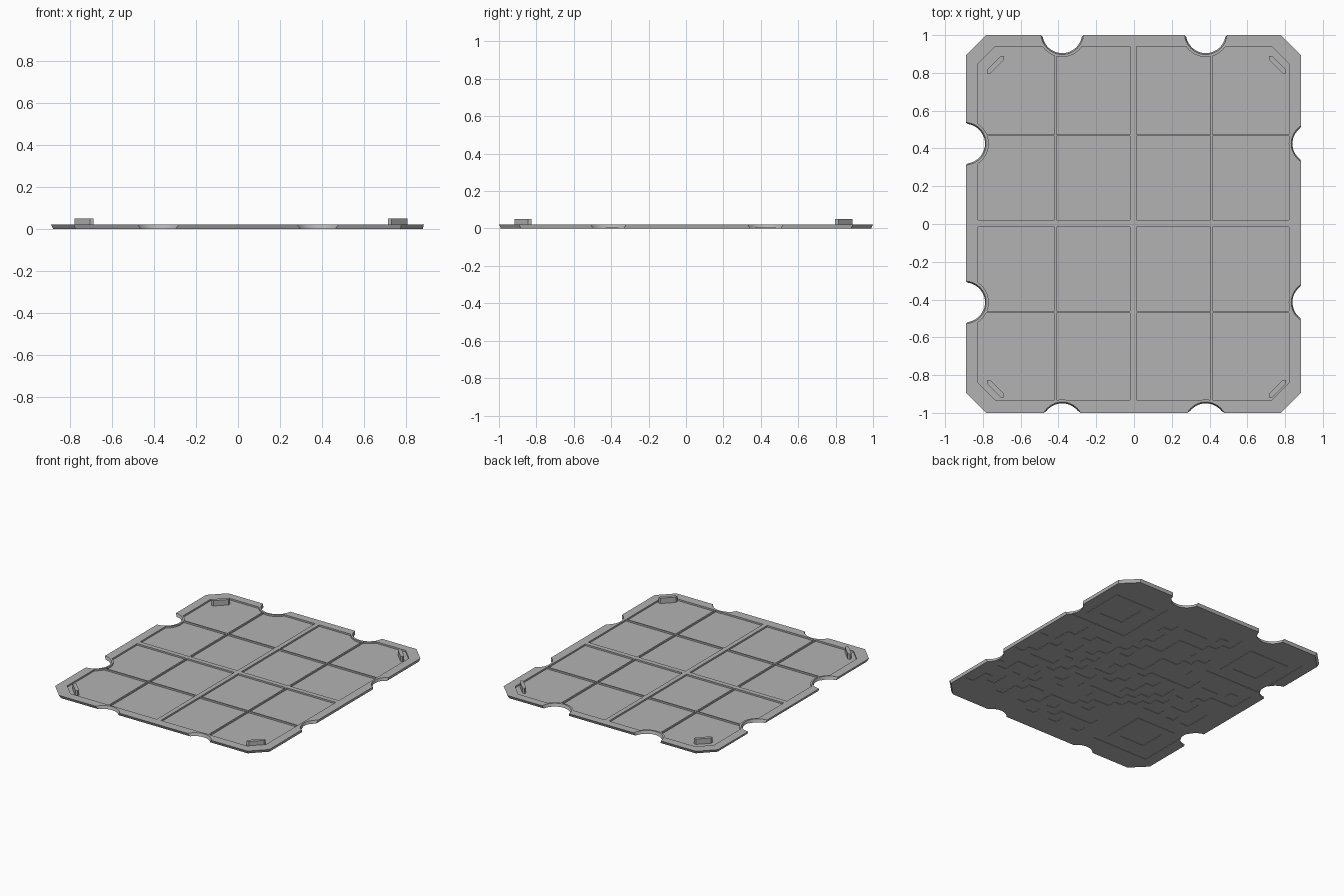
import bpy, bmesh, math, random

cube = bpy.data.objects.get("Cube")
if cube:
    bpy.data.objects.remove(cube, do_unlink=True)

grey = bpy.data.materials.new("matte_grey")
grey.use_nodes = True
grey.diffuse_color = (0.45, 0.45, 0.45, 1)
for node in grey.node_tree.nodes:
    if node.type == 'BSDF_PRINCIPLED':
        node.inputs["Base Color"].default_value = grey.diffuse_color


def make_object(name, bm):
    bmesh.ops.recalc_face_normals(bm, faces=bm.faces[:])
    mesh = bpy.data.meshes.new(name)
    bm.to_mesh(mesh)
    bm.free()
    mesh.materials.append(grey)
    obj = bpy.data.objects.new(name, mesh)
    bpy.context.collection.objects.link(obj)
    return obj


def loft(bm, low, high, z0, z1):
    """Solid between two outlines with matching points."""
    a = [bm.verts.new((x, y, z0)) for x, y in low]
    b = [bm.verts.new((x, y, z1)) for x, y in high]
    bm.faces.new(a)
    bm.faces.new(b)
    for i in range(len(a)):
        j = (i + 1) % len(a)
        bm.faces.new((a[i], a[j], b[j], b[i]))


def rect(x0, x1, y0, y1):
    return [(x0, y0), (x1, y0), (x1, y1), (x0, y1)]


def octagon(x0, x1, y0, y1, c):
    return [(x0 + c, y0), (x1 - c, y0), (x1, y0 + c), (x1, y1 - c),
            (x1 - c, y1), (x0 + c, y1), (x0, y1 - c), (x0, y0 + c)]


def circle(x, y, r, n=48):
    return [(x + r * math.cos(math.tau * i / n), y + r * math.sin(math.tau * i / n))
            for i in range(n)]


def solid(name, low, high, z0, z1):
    bm = bmesh.new()
    loft(bm, low, high, z0, z1)
    return make_object(name, bm)


def cut(target, cutter, self_overlap=False):
    """Subtract the cutter, bake the result and drop the cutter."""
    cutter.hide_render = True
    mod = target.modifiers.new("cut", 'BOOLEAN')
    mod.operation = 'DIFFERENCE'
    mod.solver = 'EXACT'
    mod.use_self = self_overlap
    mod.object = cutter
    bpy.context.view_layer.update()
    graph = bpy.context.evaluated_depsgraph_get()
    baked = bpy.data.meshes.new_from_object(target.evaluated_get(graph))
    target.modifiers.clear()
    target.data = baked
    bpy.data.objects.remove(cutter, do_unlink=True)


TOP, FLOOR, RIM = 0.022, 0.01, 0.013

# Edge notches: deep on the back and right flank, shallow on the others
notches = []
for side in (-1, 1):
    notches += [(side * 0.38, 1.01, 0.113), (-0.895, 0.005 + side * 0.42, 0.113),
                (side * 0.38, -1.055, 0.113), (0.945, 0.005 + side * 0.42, 0.113)]

# Base plate, flaring outwards to its upper edge
panel = solid("panel", octagon(-0.88, 0.88, -0.99, 0.99, 0.107),
              octagon(-0.89, 0.885, -1, 1, 0.107), 0, TOP)

# Recess shape, with the dividing ribs and the notch collars left standing
recess = solid("recess_cutter", *[octagon(-0.825, 0.82, -0.932, 0.94, 0.09)] * 2, FLOOR, 0.1)
for x, w in ((-0.003, 0.017), (-0.415, 0.005), (0.41, 0.005)):
    cut(recess, solid("rib", *[rect(x - w, x + w, -2, 2)] * 2, -0.2, 0.2))
for y, w in ((0.003, 0.018), (0.47, 0.005), (-0.465, 0.005)):
    cut(recess, solid("rib", *[rect(-2, 2, y - w, y + w)] * 2, -0.2, 0.2))
for x, y, r in notches:
    cut(recess, solid("collar", *[circle(x, y, r + RIM)] * 2, -0.2, 0.2))
cut(panel, recess)

for x, y, r in notches:
    cut(panel, solid("notch", circle(x, y, r - 0.008), circle(x, y, r), -0.001, TOP + 0.001))

# Shallow square pattern engraved in the underside
random.seed(4)
COUNT, CELL, DEPTH = 25, 0.066, 0.003
LEFT, BACK = 0.03 - COUNT * CELL / 2, COUNT * CELL / 2
corners = [(3, 3), (3, COUNT - 4), (COUNT - 4, 3)]


def engraved(col, row):
    for c, r in corners:
        ring = max(abs(col - c), abs(row - r))
        if ring <= 4:
            return ring in (0, 1, 3)
    return random.random() < 0.48


bm = bmesh.new()
for row in range(COUNT):
    cells = [engraved(col, row) for col in range(COUNT)] + [False]
    start = None
    for col, on in enumerate(cells):
        if on and start is None:
            start = col
        elif not on and start is not None:
            y = BACK - row * CELL
            box = rect(LEFT + start * CELL - 0.001, LEFT + col * CELL + 0.001,
                       y - CELL - 0.001, y + 0.001)
            loft(bm, box, box, -0.01, DEPTH)
            start = None
cut(panel, make_object("pattern_cutter", bm), True)

# Diagonal locating tabs in the four corners
HALF, FLAT = 0.046, 0.018
for name, cx, cy in (("back_right", -0.733, 0.843), ("back_left", 0.76, 0.843),
                     ("front_right", -0.733, -0.872), ("front_left", 0.76, -0.872)):
    sx, sy = math.copysign(1, cx), math.copysign(1, cy)
    # half outline runs along the corner chamfer, ends square to the plate
    shape = [(HALF, -HALF), (HALF, FLAT - HALF), (FLAT - HALF, HALF),
             (-HALF, HALF), (-HALF, HALF - FLAT), (HALF - FLAT, -HALF)]
    outline = [(cx + sx * u, cy + sy * v) for u, v in shape]
    solid(name + "_tab", outline, outline, FLOOR - 0.002, 0.05)

# Smooth notch walls, keep every other edge sharp
bpy.ops.object.select_all(action='DESELECT')
panel.select_set(True)
bpy.context.view_layer.objects.active = panel
bpy.ops.object.shade_smooth_by_angle(angle=math.radians(20))
